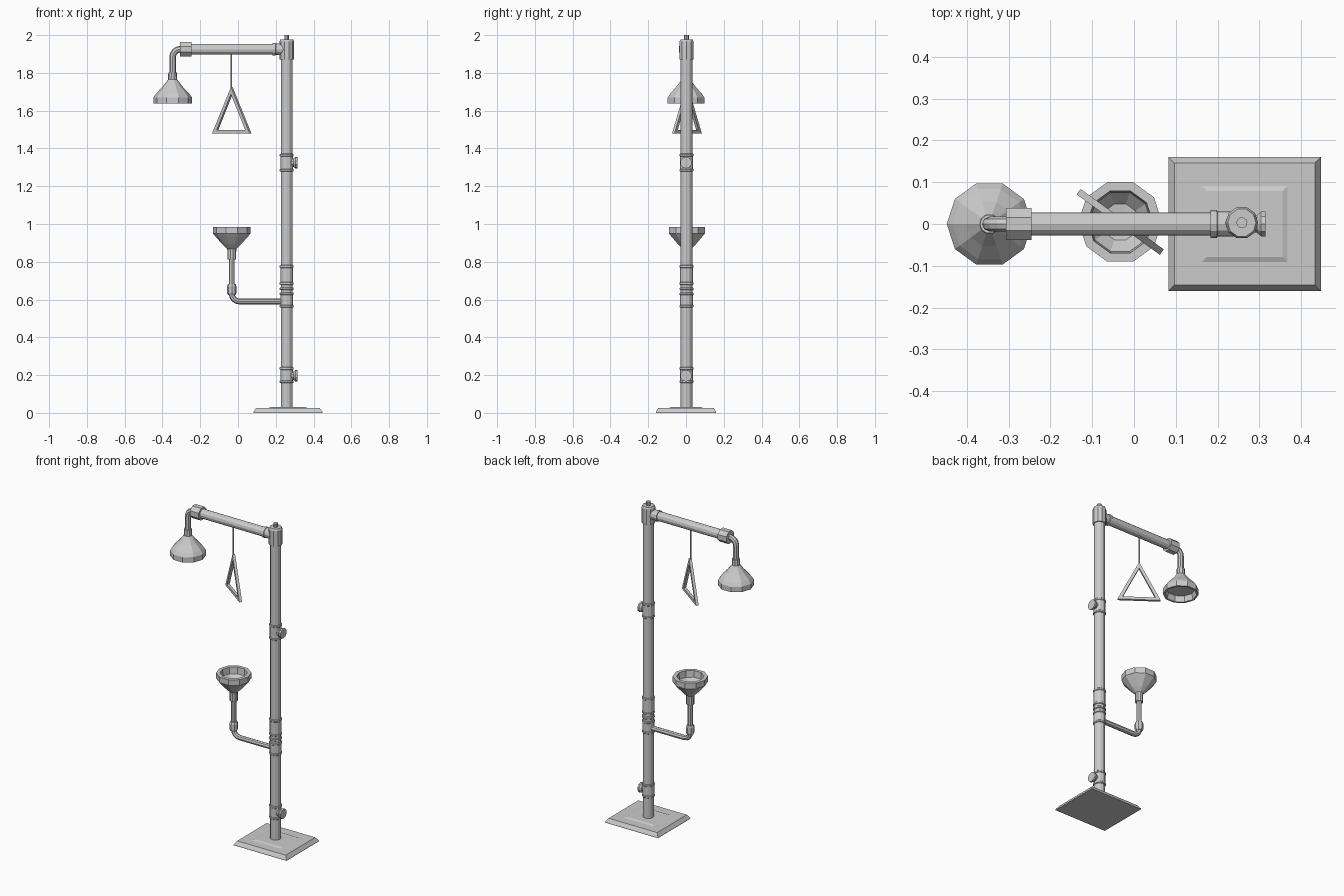
import bpy, bmesh
from math import cos, sin, pi, radians
from mathutils import Vector, Matrix

if "Cube" in bpy.data.objects:
    bpy.data.objects.remove(bpy.data.objects["Cube"])


def finish(name, bm, matrix=Matrix()):
    bmesh.ops.recalc_face_normals(bm, faces=bm.faces)
    me = bpy.data.meshes.new(name)
    bm.to_mesh(me)
    bm.free()
    me.transform(matrix)
    ob = bpy.data.objects.new(name, me)
    bpy.context.collection.objects.link(ob)
    return ob


def lathe(name, profile, loc, axis='Z', n=10, phase=0.0):
    """Revolve (radius, height) points; ends are capped flat."""
    bm = bmesh.new()
    rings = []
    for r, h in profile:
        if r == 0:
            rings.append([bm.verts.new((0, 0, h))] * n)
        else:
            rings.append([bm.verts.new((r * cos(phase + 2 * pi * i / n),
                                        r * sin(phase + 2 * pi * i / n), h)) for i in range(n)])
    for a, b in zip(rings, rings[1:]):
        for i in range(n):
            j = (i + 1) % n
            bm.faces.new(list(dict.fromkeys((a[i], a[j], b[j], b[i]))))
    for (r, h), ring in ((profile[0], rings[0]), (profile[-1], rings[-1])):
        if r > 0:
            bm.faces.new(ring)
    rot = Matrix.Rotation(pi / 2, 4, 'Y') if axis == 'X' else Matrix()
    return finish(name, bm, Matrix.Translation(loc) @ rot)


def pipe(name, start, corner, end, bend, radius, steps=4):
    """Round pipe with one rounded corner."""
    s, c, e = Vector(start), Vector(corner), Vector(end)
    u, v = (s - c).normalized(), (e - c).normalized()
    pts = [s]
    for i in range(steps + 1):
        a = pi / 2 * i / steps
        pts.append(c + u * bend * (1 - sin(a)) + v * bend * (1 - cos(a)))
    pts.append(e)
    cu = bpy.data.curves.new(name, 'CURVE')
    cu.dimensions = '3D'
    cu.bevel_depth = radius
    cu.bevel_resolution = 2
    cu.use_fill_caps = True
    sp = cu.splines.new('POLY')
    sp.points.add(len(pts) - 1)
    for p, q in zip(sp.points, pts):
        p.co = (*q, 1)
    sp.use_smooth = False
    ob = bpy.data.objects.new(name, cu)
    bpy.context.collection.objects.link(ob)
    return ob


PX, PY = 0.258, 0.003      # pole
HX = -0.346                # shower head
BX, BY = -0.033, 0.005     # eyewash bowl
ARM_Z = 1.925

# Stepped base plate
bm = bmesh.new()
loops = []
for hx, hy, z in ((0.1825, 0.16, 0), (0.1825, 0.16, 0.005), (0.168, 0.146, 0.026),
                  (0.103, 0.091, 0.026), (0.091, 0.079, 0.031)):
    loops.append([bm.verts.new((sx * hx, sy * hy, z))
                  for sx, sy in ((-1, -1), (1, -1), (1, 1), (-1, 1))])
for a, b in zip(loops, loops[1:]):
    for i in range(4):
        j = (i + 1) % 4
        bm.faces.new((a[i], a[j], b[j], b[i]))
bm.faces.new(loops[0])
bm.faces.new(loops[-1])
finish("base_plate", bm, Matrix.Translation((0.2645, 0, 0)))

# Upright pole, top cap and pin
lathe("pole", [(0.0315, 0.02), (0.0315, 1.88)], (PX, PY, 0), n=12)
lathe("pole_cap", [(0.039, 1.87), (0.039, 1.965), (0.034, 1.977)], (PX, PY, 0))
lathe("cap_pin", [(0.013, 1.97), (0.013, 2.0)], (PX, PY, 0))

# Couplings and raised rings on the pole
for i, (z0, z1) in enumerate(((0.165, 0.235), (0.565, 0.63), (0.685, 0.775), (1.285, 1.365))):
    lathe(f"pole_coupling_{i}", [(0.0335, z0), (0.0335, z1)], (PX, PY, 0), n=12)
    for z in (z0, z1):
        lathe("coupling_ring", [(0.0335, -0.007), (0.037, -0.004), (0.037, 0.004), (0.0335, 0.007)],
              (PX, PY, z), n=12)
lathe("union_ring", [(0.0335, -0.007), (0.037, -0.004), (0.037, 0.004), (0.0335, 0.007)],
      (PX, PY, 0.657), n=12)

# Side inlets with flared ends
for z in (0.197, 1.325):
    lathe("side_inlet", [(0.022, 0), (0.022, 0.036), (0.031, 0.046), (0.031, 0.057)],
          (PX, 0, z), 'X')

# Overhead arm, collar and end fitting
lathe("arm", [(0.028, -0.26), (0.028, 0.24)], (0, 0, ARM_Z), 'X', 12)
lathe("arm_collar", [(0.033, 0.183), (0.033, 0.198), (0.030, 0.2), (0.030, 0.25)],
      (0, 0, ARM_Z), 'X', 12)
lathe("arm_fitting", [(0.041, -0.306), (0.041, -0.245)], (0, 0, ARM_Z), 'X', 8, pi / 8)

# Shower drop pipe and hollow head
pipe("shower_pipe", (-0.29, 0, ARM_Z), (HX, 0, ARM_Z), (HX, 0, 1.78), 0.04, 0.0175)
lathe("shower_head", [(0, 1.803), (0.023, 1.803), (0.024, 1.765), (0.055, 1.725), (0.088, 1.69),
                      (0.102, 1.67), (0.102, 1.637), (0.09, 1.637), (0.082, 1.672), (0, 1.675)],
      (HX, 0, 0))

# Pull rod and triangular handle
lathe("pull_rod", [(0.0045, 1.70), (0.0045, 1.91)], (BX - 0.002, BY, 0), n=6)
bm = bmesh.new()
outer = [(-0.123, 1.48), (0.123, 1.48), (0, 1.725)]
inner = [(-0.094, 1.497), (0.094, 1.497), (0, 1.687)]
T = 0.008
lo, li, ho, hi = [[bm.verts.new((x, y, z)) for x, z in tri]
                  for y in (-T, T) for tri in (outer, inner)]
for i in range(3):
    j = (i + 1) % 3
    for a, b in ((lo, li), (li, hi), (hi, ho), (ho, lo)):
        bm.faces.new((a[i], a[j], b[j], b[i]))
finish("pull_handle", bm,
       Matrix.Translation((BX, BY, 0)) @ Matrix.Rotation(radians(-36), 4, 'Z'))

# Eyewash supply pipe, fitting and open bowl
pipe("eyewash_pipe", (PX, BY, 0.59), (BX, BY, 0.59), (BX, BY, 0.83), 0.04, 0.0155)
lathe("eyewash_fitting", [(0.020, 0.625), (0.025, 0.635), (0.025, 0.67), (0.020, 0.682)],
      (BX, BY, 0), n=8)
lathe("eyewash_bowl", [(0, 0.812), (0.023, 0.812), (0.024, 0.868), (0.05, 0.893), (0.083, 0.93),
                       (0.1, 0.95), (0.1, 0.985), (0.078, 0.985), (0.074, 0.945),
                       (0.045, 0.915), (0, 0.91)], (BX, BY, 0))
